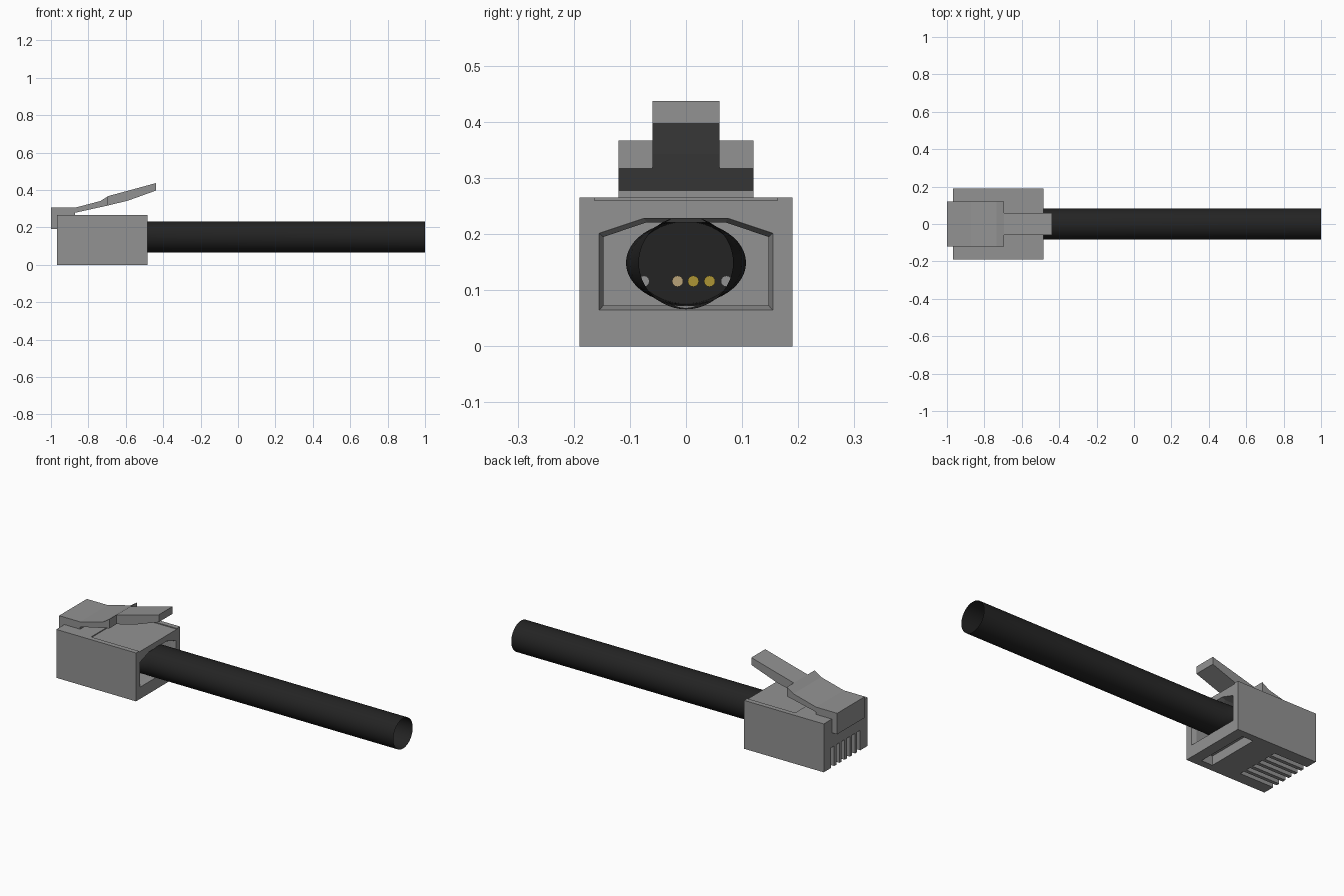
import bpy, bmesh, math

if "Cube" in bpy.data.objects:
    bpy.data.objects.remove(bpy.data.objects["Cube"])


def material(name, rgb):
    m = bpy.data.materials.new(name)
    m.diffuse_color = (*rgb, 1)
    m.use_nodes = True
    m.node_tree.nodes["Principled BSDF"].inputs["Base Color"].default_value = m.diffuse_color
    return m


GREY = material("grey_plastic", (0.29, 0.29, 0.29))
BLACK = material("black_rubber", (0.017, 0.017, 0.017))
GOLD = material("gold_metal", (0.42, 0.30, 0.035))
TAN = material("tan_contact", (0.48, 0.36, 0.19))


def loft(name, sections, mat, cap_start=True, cap_end=True):
    """Skin a list of closed point loops with equal counts."""
    bm = bmesh.new()
    rings = [[bm.verts.new(p) for p in s] for s in sections]
    n = len(rings[0])
    for a, b in zip(rings, rings[1:]):
        for i in range(n):
            j = (i + 1) % n
            bm.faces.new((a[i], a[j], b[j], b[i]))
    if cap_start:
        bm.faces.new(rings[0][::-1])
    if cap_end:
        bm.faces.new(rings[-1])
    bmesh.ops.recalc_face_normals(bm, faces=bm.faces)
    me = bpy.data.meshes.new(name)
    bm.to_mesh(me)
    bm.free()
    ob = bpy.data.objects.new(name, me)
    bpy.context.collection.objects.link(ob)
    me.materials.append(mat)
    return ob


def box(name, x, y, z, mat=GREY):
    return loft(name, [[(u, y[0], z[0]), (u, y[1], z[0]),
                        (u, y[1], z[1]), (u, y[0], z[1])] for u in x], mat)


def ellipse(x, ry, rz, cy=0, cz=0.149, n=48):
    return [(x, cy + ry * math.cos(2 * math.pi * i / n),
             cz + rz * math.sin(2 * math.pi * i / n)) for i in range(n)]


def select(ob):
    bpy.ops.object.select_all(action='DESELECT')
    ob.select_set(True)
    bpy.context.view_layer.objects.active = ob


def cut(ob, cutter):
    m = ob.modifiers.new("cut", 'BOOLEAN')
    m.operation, m.solver, m.object = 'DIFFERENCE', 'EXACT', cutter
    select(ob)
    bpy.ops.object.modifier_apply(modifier=m.name)
    bpy.data.objects.remove(cutter)


# plug housing
body = box("plug_housing", (-0.968, -0.485), (-0.19, 0.19), (0, 0.265))


# flared cable opening at the rear
def opening(x, w, z0, z1, tw, z2):
    return [(x, -w, z0), (x, w, z0), (x, w, z1),
            (x, tw, z2), (x, -tw, z2), (x, -w, z1)]


cut(body, loft("opening_cutter", [
    opening(-0.715, 0.147, 0.073, 0.195, 0.07, 0.221),
    opening(-0.51, 0.147, 0.073, 0.195, 0.07, 0.221),
    opening(-0.475, 0.158, 0.061, 0.204, 0.077, 0.231)], GREY))

# shallow top recess and underside strain relief pocket
cut(body, box("recess_cutter", (-0.776, -0.4), (-0.163, 0.163), (0.260, 0.3)))
cut(body, box("pocket_cutter", (-0.612, -0.545), (-0.15, 0.15), (-0.05, 0.05)))

# contact slots with gold blades
PITCH = 0.045
for i in range(6):
    y = (i - 2.5) * PITCH
    cut(body, box("slot_cutter", (-1.1, -0.765), (y - 0.013, y + 0.013), (-0.05, 0.11)))
    box(f"contact_blade_{i + 1}", (-0.925, -0.768), (y - 0.009, y + 0.009),
        (0.022, 0.112), TAN if i % 2 else GOLD)

# spring latch: wide hinge, then narrow thumb lever
def strip(name, profile, w):
    return loft(name, [[(x, s * w, z) for x, z in profile] for s in (-1, 1)], GREY)


strip("latch_hinge", [(-1, 0.19), (-0.966, 0.19), (-0.966, 0.264), (-0.872, 0.264),
                      (-0.872, 0.278), (-0.695, 0.317), (-0.695, 0.367),
                      (-0.735, 0.341), (-0.872, 0.305), (-1, 0.305)], 0.12)
strip("latch_lever", [(-0.695, 0.317), (-0.588, 0.343), (-0.438, 0.397),
                      (-0.438, 0.437), (-0.695, 0.367)], 0.06)

# round cable, flattened inside the plug, open at the far end
cable = loft("cable", [ellipse(-0.65, 0.092, 0.073), ellipse(-0.56, 0.107, 0.074),
                       ellipse(-0.52, 0.10, 0.076), ellipse(-0.485, 0.084, 0.083),
                       ellipse(1, 0.084, 0.083)], BLACK, cap_end=False)
select(cable)
bpy.ops.object.shade_smooth_by_angle()

# wire cores passing through the flattened cable end
wires = [(-0.075, GREY), (-0.015, TAN), (0.013, GOLD), (0.042, GOLD), (0.072, GREY)]
for i, (y, mat) in enumerate(wires):
    wire = loft(f"wire_{i + 1}", [ellipse(x, 0.010, 0.010, y, 0.116, 16)
                                  for x in (-0.76, -0.64)], mat)
    select(wire)
    bpy.ops.object.shade_smooth_by_angle()
